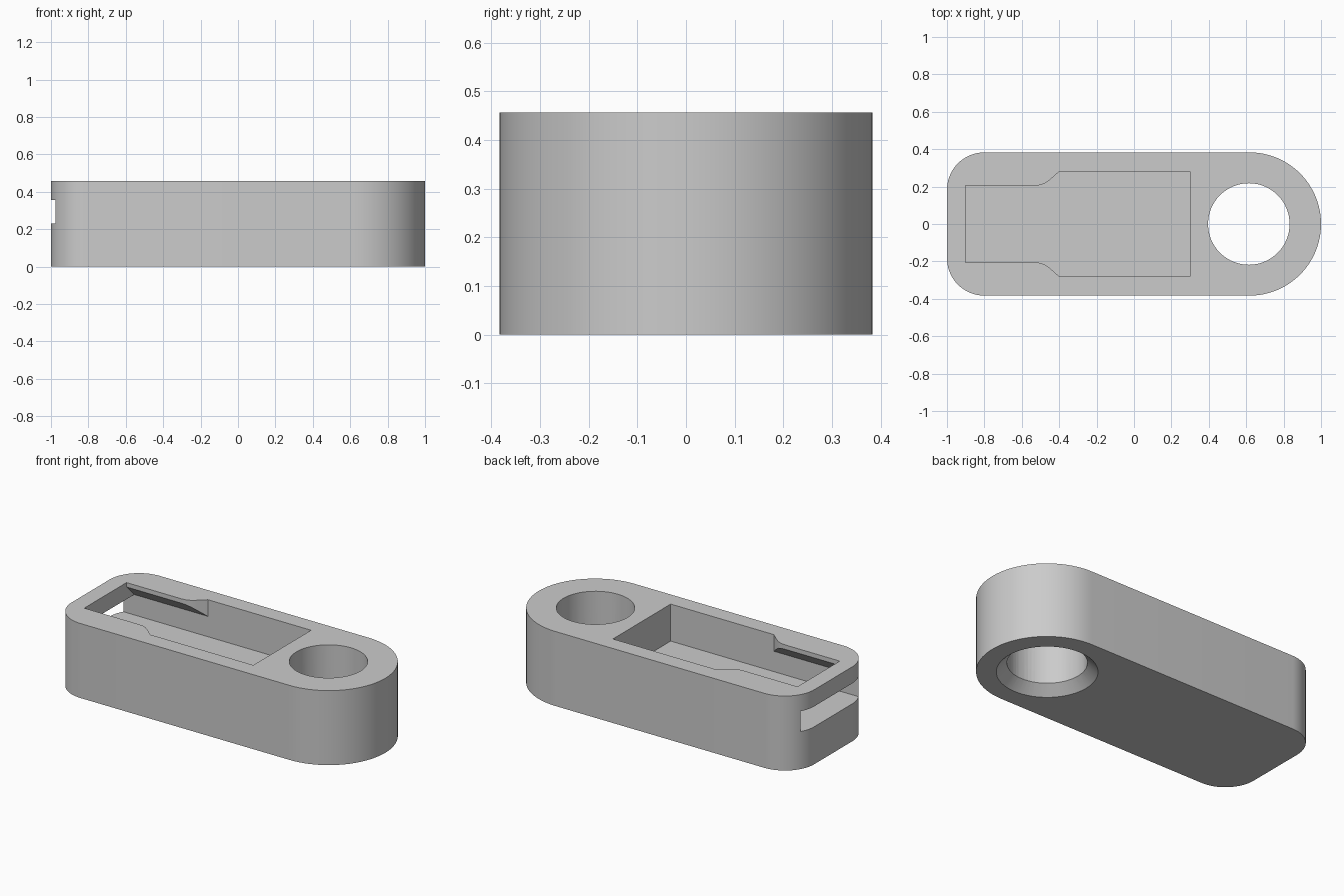
import bpy, bmesh
from math import cos, sin, pi, radians
from mathutils import Matrix

cube = bpy.data.objects.get("Cube")
if cube:
    bpy.data.objects.remove(cube, do_unlink=True)

HEIGHT, HALF_W = 0.457, 0.383
FLOOR, LIP = 0.23, 0.355          # cavity floor and underside of the lip
IN_W, NARROW = 0.28, 0.205        # half widths of the cavity and narrow opening
HOLE_X, HOLE_R = 0.614, 0.218

grey = bpy.data.materials.new("light_grey")
grey.use_nodes = True
grey.diffuse_color = (0.6, 0.6, 0.6, 1)
grey.node_tree.nodes["Principled BSDF"].inputs["Base Color"].default_value = grey.diffuse_color


def arc(cx, cy, r, start, end, steps):
    """Points along an arc, angles in degrees."""
    angles = [radians(start + (end - start) * i / steps) for i in range(steps + 1)]
    return [(cx + r * cos(a), cy + r * sin(a)) for a in angles]


def mirrored(half):
    """Close a half outline by mirroring its first coordinate pair over y = 0."""
    return half + [(x, -y) for x, y in reversed(half)]


def make_object(name, bm):
    bmesh.ops.recalc_face_normals(bm, faces=bm.faces)
    mesh = bpy.data.meshes.new(name)
    bm.to_mesh(mesh)
    bm.free()
    mesh.materials.append(grey)
    obj = bpy.data.objects.new(name, mesh)
    bpy.context.collection.objects.link(obj)
    return obj


def prism(name, points, bottom, top):
    """Extrude an xy outline between two heights."""
    bm = bmesh.new()
    face = bm.faces.new([bm.verts.new((x, y, bottom)) for x, y in points])
    moved = bmesh.ops.extrude_face_region(bm, geom=[face])["geom"]
    verts = [v for v in moved if isinstance(v, bmesh.types.BMVert)]
    bmesh.ops.translate(bm, verts=verts, vec=(0, 0, top - bottom))
    return make_object(name, bm)


def cone(name, r_bottom, r_top, bottom, top):
    bm = bmesh.new()
    bmesh.ops.create_cone(bm, cap_ends=True, segments=64, radius1=r_bottom, radius2=r_top,
                          depth=top - bottom,
                          matrix=Matrix.Translation((HOLE_X, 0, (bottom + top) / 2)))
    return make_object(name, bm)


# Body: round at one end, small rounded corners at the other
end_x = 1 - HALF_W
half = arc(end_x, 0, HALF_W, 0, 90, 24)
half += arc(-0.8, HALF_W - 0.2, 0.2, 90, 180, 14)
outline = half + [(x, -y) for x, y in reversed(half[1:])]
body = prism("holder_body", outline, 0, HEIGHT)

# Cavity that runs out through the end as a slot
slot = prism("slot_cutter", mirrored([(-1.1, IN_W), (0.3, IN_W)]), FLOOR, LIP)

# Top opening, narrower towards the slot end
opening_half = [(-0.9, NARROW), (-0.53, NARROW), (-0.5, 0.208), (-0.475, 0.218),
                (-0.45, 0.236), (-0.4, IN_W), (0.3, IN_W)]
opening = prism("opening_cutter", mirrored(opening_half), 0.3, 0.6)

# Sloped underside of the two lips
profile = mirrored([(0.3, IN_W), (LIP, IN_W), (LIP + IN_W - NARROW + 0.005, NARROW - 0.005)])
lip = prism("lip_cutter", profile, -0.9, -0.4)
lip.data.transform(Matrix(((0, 0, 1, 0), (0, 1, 0, 0), (1, 0, 0, 0), (0, 0, 0, 1))))
lip.data.flip_normals()

# Through hole with a chamfer underneath
hole = cone("hole_cutter", HOLE_R, HOLE_R, -0.1, 0.6)
chamfer = cone("chamfer_cutter", HOLE_R + 0.068, HOLE_R - 0.01, -0.01, 0.065)

bpy.context.view_layer.objects.active = body
body.select_set(True)
for cutter in (slot, opening, lip, hole, chamfer):
    mod = body.modifiers.new(cutter.name, "BOOLEAN")
    mod.operation = "DIFFERENCE"
    mod.solver = "EXACT"
    mod.object = cutter
    bpy.ops.object.modifier_apply(modifier=mod.name)
    bpy.data.objects.remove(cutter, do_unlink=True)

bpy.ops.object.shade_smooth_by_angle(angle=radians(25))
